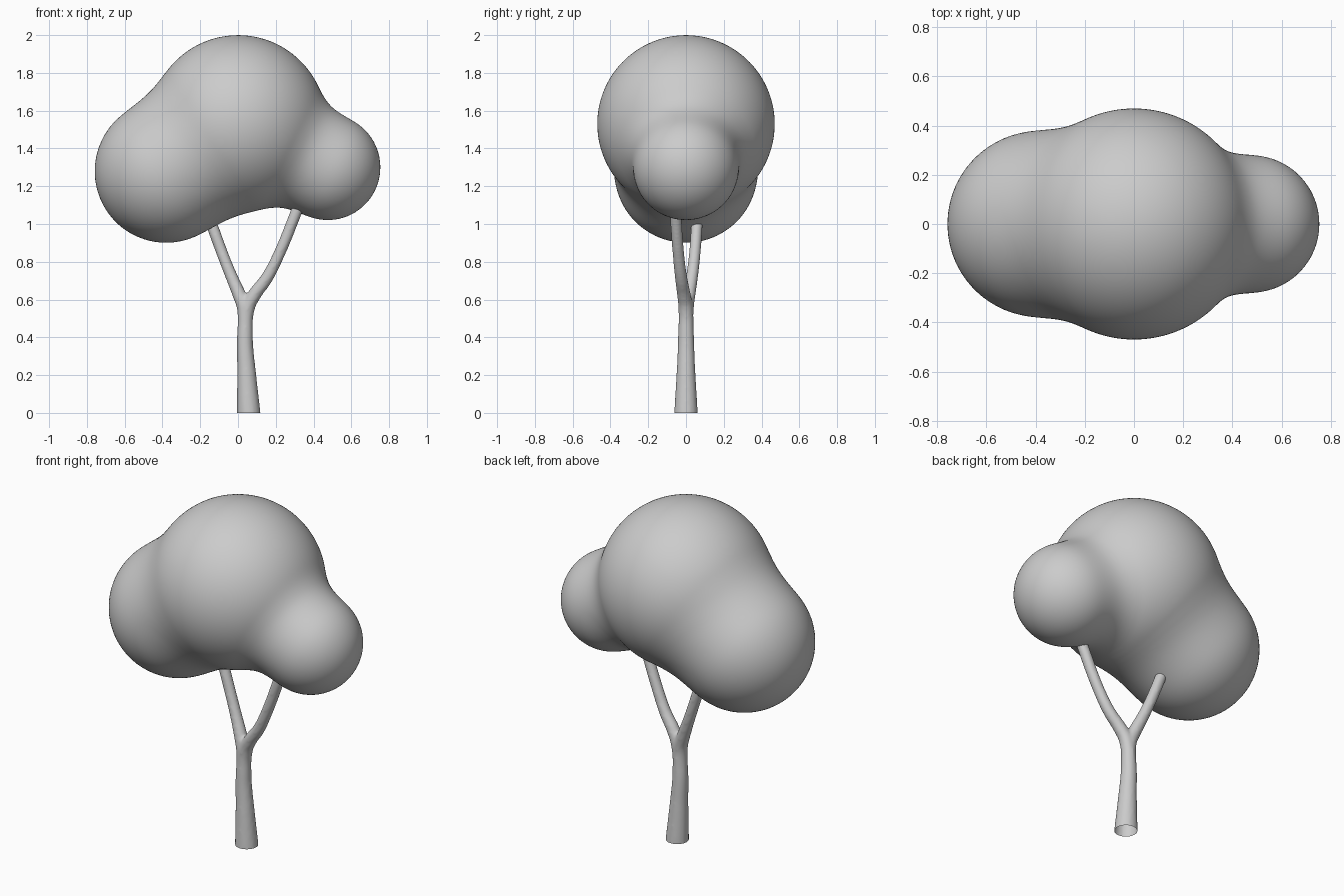
import bpy, bmesh
from mathutils import Vector

if "Cube" in bpy.data.objects:
    bpy.data.objects.remove(bpy.data.objects["Cube"])

# Crown lobes: centre and radius
LOBES = [(Vector((0, 0, 1.53)), 0.47),
         (Vector((-0.38, 0, 1.28)), 0.38),
         (Vector((0.475, 0, 1.30)), 0.28)]
BLEND = 0.15


def add_object(name, mesh):
    obj = bpy.data.objects.new(name, mesh)
    bpy.context.collection.objects.link(obj)
    return obj


def shade_smooth(mesh):
    for poly in mesh.polygons:
        poly.use_smooth = True


def evaluated_mesh(obj):
    bpy.context.view_layer.update()
    deps = bpy.context.evaluated_depsgraph_get()
    return bpy.data.meshes.new_from_object(obj.evaluated_get(deps))


def smooth_min(a, b):
    h = max(BLEND - abs(a - b), 0) / BLEND
    return min(a, b) - h * h * BLEND / 4


def crown_distance(p):
    d = [(p - c).length - r for c, r in LOBES]
    return smooth_min(smooth_min(d[0], d[1]), d[2])


# Crown: a fine ball pushed out onto the three softly merged lobes
bm = bmesh.new()
bmesh.ops.create_icosphere(bm, subdivisions=6, radius=1)
centre = Vector((0.08, 0, 1.35))
for v in bm.verts:
    ray = v.co.normalized()
    t = 1.3
    for _ in range(80):
        step = crown_distance(centre + ray * t)
        if step < 0.0004:
            break
        t -= step
    v.co = centre + ray * t
# relax the creases slightly
for _ in range(2):
    bmesh.ops.smooth_vert(bm, verts=bm.verts, factor=0.5,
                          use_axis_x=True, use_axis_y=True, use_axis_z=True)
crown_mesh = bpy.data.meshes.new("crown")
bm.to_mesh(crown_mesh)
bm.free()
shade_smooth(crown_mesh)
add_object("crown", crown_mesh)

# Trunk and fork: two tapered tubes as (x, y, z, radius)
RIGHT = [(0.06, 0, -0.06, 0.064), (0.046, 0, 0.2, 0.05), (0.037, 0, 0.42, 0.041),
         (0.052, -0.002, 0.56, 0.038), (0.09, -0.012, 0.63, 0.035),
         (0.15, -0.025, 0.71, 0.032), (0.208, -0.038, 0.82, 0.03),
         (0.303, -0.055, 1.05, 0.03), (0.34, -0.06, 1.15, 0.03)]
LEFT = [(0.042, 0, 0.3, 0.03), (0.036, 0, 0.45, 0.036), (0.032, 0.003, 0.56, 0.038),
        (0.005, 0.015, 0.63, 0.035), (-0.025, 0.028, 0.70, 0.032),
        (-0.066, 0.042, 0.80, 0.03), (-0.14, 0.058, 1.0, 0.03),
        (-0.165, 0.062, 1.07, 0.03)]
curve = bpy.data.curves.new("trunk_paths", 'CURVE')
curve.dimensions = '3D'
curve.bevel_depth = 1
curve.bevel_resolution = 6
curve.resolution_u = 8
curve.use_fill_caps = True
for path in (RIGHT, LEFT):
    spline = curve.splines.new('BEZIER')
    spline.radius_interpolation = 'CARDINAL'
    spline.bezier_points.add(len(path) - 1)
    for pt, (x, y, z, r) in zip(spline.bezier_points, path):
        pt.co = (x, y, z)
        pt.radius = r + 0.001
        pt.handle_left_type = pt.handle_right_type = 'AUTO'
paths = add_object("trunk_paths", curve)
tubes = evaluated_mesh(paths)
bpy.data.objects.remove(paths)

# Fuse the tubes into one skin and soften the fork
trunk = add_object("trunk", tubes)
remesh = trunk.modifiers.new("fuse", 'REMESH')
remesh.mode = 'VOXEL'
remesh.voxel_size = 0.008
soften = trunk.modifiers.new("soften", 'SMOOTH')
soften.factor = 0.5
soften.iterations = 8
fused = evaluated_mesh(trunk)
trunk.modifiers.clear()
trunk.data = fused

# Cut the foot flat at ground level, left open
bm = bmesh.new()
bm.from_mesh(fused)
bmesh.ops.bisect_plane(bm, geom=bm.verts[:] + bm.edges[:] + bm.faces[:],
                       plane_co=(0, 0, 0), plane_no=(0, 0, 1), clear_inner=True)
bm.to_mesh(fused)
bm.free()
shade_smooth(fused)
